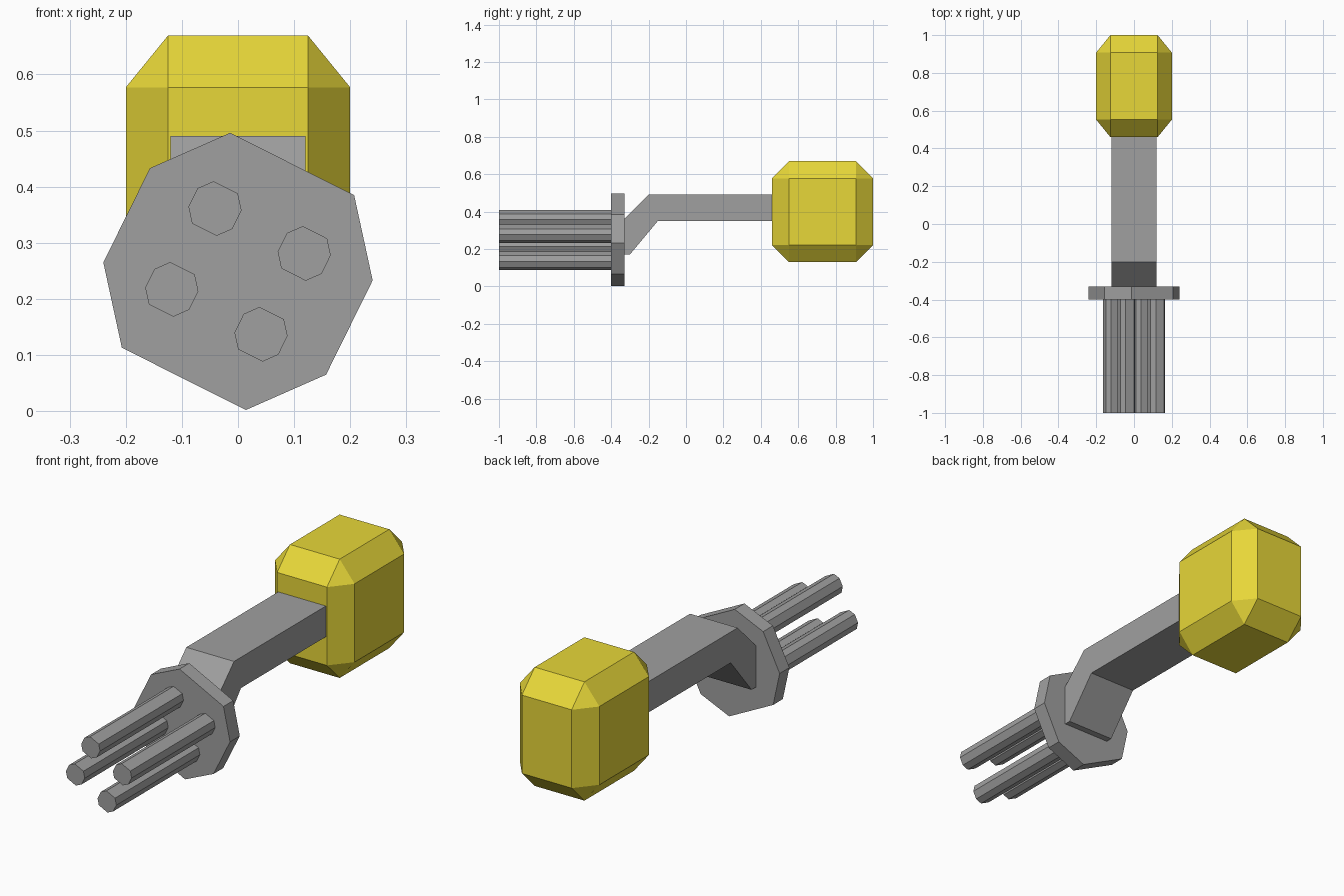
import bpy, bmesh
from itertools import product

cube = bpy.data.objects.get("Cube")
if cube:
    bpy.data.objects.remove(cube, do_unlink=True)


def make_material(name, rgb):
    mat = bpy.data.materials.new(name)
    mat.use_nodes = True
    mat.diffuse_color = (*rgb, 1)
    mat.node_tree.nodes["Principled BSDF"].inputs["Base Color"].default_value = (*rgb, 1)
    return mat


grey = make_material("grey metal", (0.35, 0.35, 0.35))
yellow = make_material("yellow grip", (0.8, 0.68, 0.04))


def finish(name, bm, mat):
    bmesh.ops.recalc_face_normals(bm, faces=bm.faces)
    mesh = bpy.data.meshes.new(name)
    bm.to_mesh(mesh)
    bm.free()
    mesh.materials.append(mat)
    obj = bpy.data.objects.new(name, mesh)
    bpy.context.collection.objects.link(obj)
    return obj


def prism(name, outline, offset, mat):
    """Extrude a closed outline of 3D points along an offset."""
    bm = bmesh.new()
    face = bm.faces.new([bm.verts.new(p) for p in outline])
    ext = bmesh.ops.extrude_face_region(bm, geom=[face], use_keep_orig=True)
    verts = [v for v in ext["geom"] if isinstance(v, bmesh.types.BMVert)]
    bmesh.ops.translate(bm, verts=verts, vec=offset)
    return finish(name, bm, mat)


# Uneven octagon shared by the plate and pins: half of it, then its half turn
half = [(-0.014, 0.247), (0.207, 0.136), (0.24, -0.016), (0.157, -0.184)]
octagon = half + [(-x, -z) for x, z in half]


def octagon_bar(name, cx, cz, scale, y0, y1):
    outline = [(cx + x * scale, y0, cz + z * scale) for x, z in octagon]
    return prism(name, outline, (0, y1 - y0, 0), grey)


# Round plate and its four pins
MID = 0.249
octagon_bar("plate", 0, MID, 1, -0.4, -0.33)
pins = {"upper_right": (-0.041, 0.112), "upper_left": (0.118, 0.032)}
pins["lower_left"] = tuple(-c for c in pins["upper_right"])
pins["lower_right"] = tuple(-c for c in pins["upper_left"])
for side, (x, z) in pins.items():
    octagon_bar("pin_" + side, x, MID + z, 0.197, -1, -0.4)

# Cranked arm joining plate and grip
arm = [(-0.33, 0.17), (-0.33, 0.36), (-0.2, 0.49), (0.5, 0.49),
       (0.5, 0.35), (-0.15, 0.35), (-0.3, 0.17)]
prism("arm", [(-0.12, y, z) for y, z in arm], (0.24, 0, 0), grey)

# Chamfered grip block: hull of its six inset sides
outer = (0.2, 0.27, 0.27)
inner = (0.125, 0.178, 0.178)
bm = bmesh.new()
for axis in range(3):
    size = [outer[i] if i == axis else inner[i] for i in range(3)]
    for sx, sy, sz in product((-1, 1), repeat=3):
        bm.verts.new((sx * size[0], 0.73 + sy * size[1], 0.399 + sz * size[2]))
bmesh.ops.convex_hull(bm, input=bm.verts)
bmesh.ops.dissolve_limit(bm, angle_limit=0.02, verts=bm.verts, edges=bm.edges)
finish("grip", bm, yellow)
